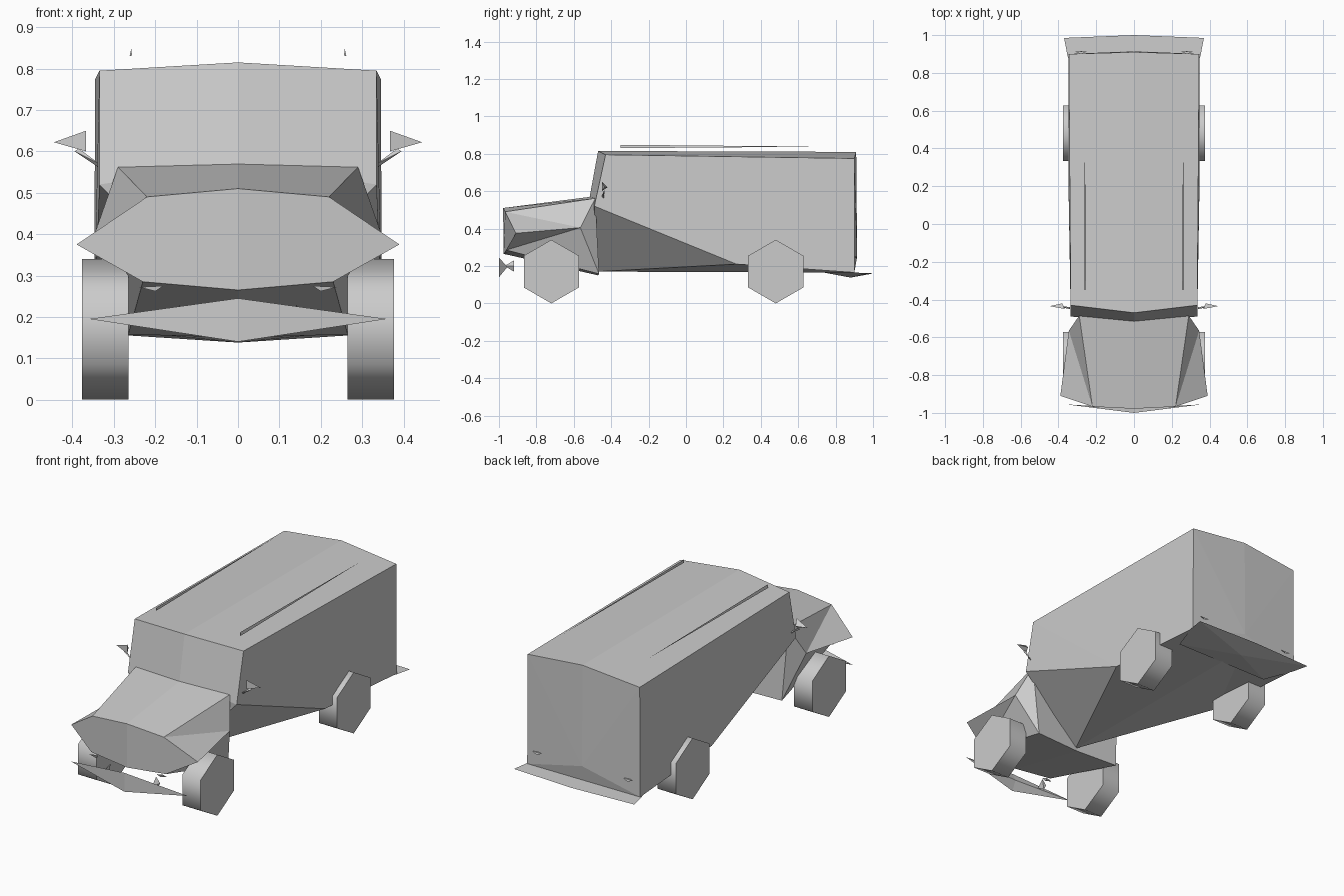
import bpy, bmesh
from math import radians, sin, cos, pi

if "Cube" in bpy.data.objects:
    bpy.data.objects.remove(bpy.data.objects["Cube"])


def half(name, verts, faces):
    """Build the right half from points and faces, mirrored across x = 0."""
    bm = bmesh.new()
    for s in (1, -1):
        vs = [bm.verts.new((s * x, y, z)) for x, y, z in verts]
        for f in faces:
            bm.faces.new([vs[i] for i in f])
    bmesh.ops.remove_doubles(bm, verts=bm.verts, dist=0.0005)
    bmesh.ops.recalc_face_normals(bm, faces=bm.faces)
    me = bpy.data.meshes.new(name)
    bm.to_mesh(me)
    bm.free()
    ob = bpy.data.objects.new(name, me)
    bpy.context.collection.objects.link(ob)
    return ob


TETRA = [(0, 1, 2), (0, 1, 3), (1, 2, 3), (0, 2, 3)]

# Cabin: ridged roof, slanted windscreen, lower front corners tucked to the centre
half("van_body", [
    (0, -.47, .815), (.335, -.43, .795), (.335, -.49, .52), (0, -.515, .57),
    (0, -.48, .17), (.348, .27, .21), (.348, .9, .165), (.345, .9, .775),
    (0, .91, .81), (0, .915, .25), (0, .9, .165)],
    [(0, 1, 7, 8), (0, 3, 2, 1), (3, 4, 2), (1, 2, 5), (1, 5, 7), (5, 6, 7),
     (2, 4, 5), (4, 10, 5), (5, 10, 6), (7, 9, 8), (7, 6, 9), (6, 10, 9)])

# Bonnet: pointed front outline lofted back to the windscreen
half("bonnet", [
    (0, -.978, .51), (.22, -.967, .49), (.39, -.91, .375), (.23, -.962, .285), (0, -.975, .265),
    (0, -.51, .57), (.29, -.485, .562), (.345, -.565, .405), (.265, -.465, .158), (0, -.47, .15)],
    [(0, 1, 2, 3, 4), (0, 5, 6, 1), (1, 6, 7), (1, 7, 2), (2, 7, 3),
     (3, 7, 8), (3, 8, 9, 4), (6, 8, 7), (5, 9, 8, 6)])

# Bumpers
half("front_bumper", [
    (0, -1, .245), (0, -1, .14), (.36, -.955, .195), (0, -.975, .195)],
    [(0, 1, 2), (0, 2, 3), (1, 3, 2)])
half("rear_bumper", [
    (0, 1, .16), (.37, .985, .162), (.352, .89, .165), (.29, .72, .168),
    (0, .88, .138), (0, .72, .168)],
    [(0, 1, 4), (1, 2, 4), (2, 3, 4), (3, 5, 4), (0, 5, 3, 2, 1)])

# Bumper brackets
half("bumper_bracket", [
    (.15, -.97, .2), (.14, -.92, .23), (.165, -.92, .2), (.15, -.92, .17)], TETRA)

# Door mirrors and their stalks
half("door_mirror", [
    (.367, -.45, .65), (.367, -.45, .60), (.445, -.435, .622), (.38, -.42, .62)], TETRA)
half("mirror_stalk", [
    (.395, -.44, .60), (.338, -.45, .572), (.338, -.44, .562), (.385, -.435, .607)], TETRA)

# Roof rails: thin blades tapering to the back
half("roof_rail", [
    (.262, -.35, .83), (.258, -.35, .848), (.256, -.35, .832), (.26, .72, .838)], TETRA)

# Small lamps on nose and tail
half("front_lamp", [
    (.18, -.972, .275), (.24, -.965, .272), (.2, -.968, .262), (.2, -.95, .27)], TETRA)
half("tail_lamp", [
    (.25, .912, .25), (.31, .912, .25), (.28, .915, .238), (.28, .9, .25)], TETRA)

# Hexagonal wheels
R, ZC = .17, .17
for label, yc in (("front_wheels", -.72), ("rear_wheels", .48)):
    pts = [(x, yc + R * sin(i * pi / 3), ZC + R * cos(i * pi / 3))
           for x in (.265, .377) for i in range(6)]
    sides = [(i, (i + 1) % 6, (i + 1) % 6 + 6, i + 6) for i in range(6)]
    ob = half(label, pts, sides + [tuple(range(6)), tuple(range(6, 12))])
    bpy.ops.object.select_all(action='DESELECT')
    ob.select_set(True)
    bpy.context.view_layer.objects.active = ob
    bpy.ops.object.shade_smooth_by_angle(angle=radians(65))
